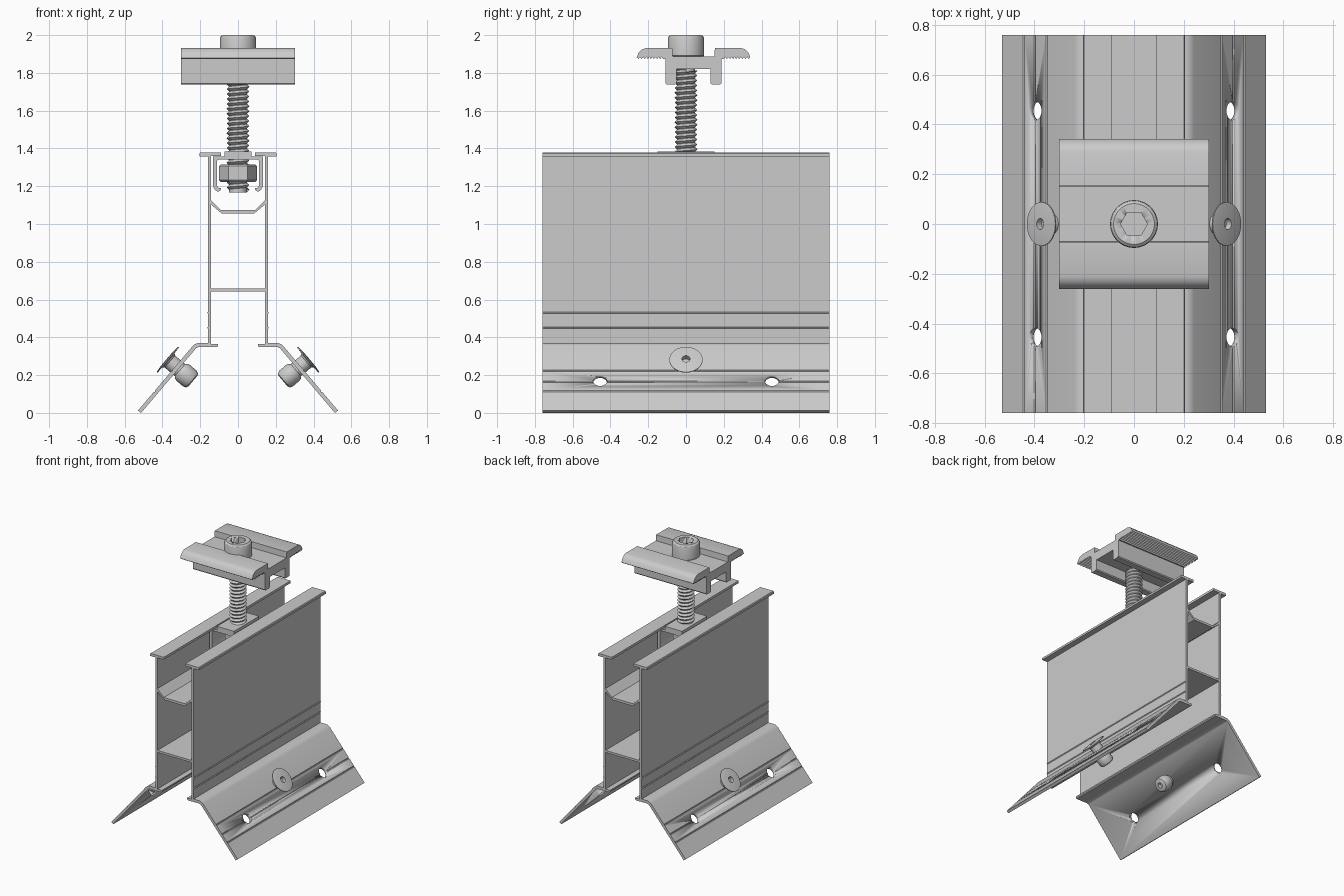
import bpy, bmesh, math
from mathutils import Vector, Matrix

if "Cube" in bpy.data.objects:
    bpy.data.objects.remove(bpy.data.objects["Cube"])


def finish(name, bm, mirror=False):
    bmesh.ops.recalc_face_normals(bm, faces=bm.faces)
    me = bpy.data.meshes.new(name)
    bm.to_mesh(me)
    bm.free()
    ob = bpy.data.objects.new(name, me)
    bpy.context.collection.objects.link(ob)
    bpy.ops.object.select_all(action='DESELECT')
    bpy.context.view_layer.objects.active = ob
    ob.select_set(True)
    bpy.ops.object.shade_smooth_by_angle(angle=math.radians(30))
    if mirror:
        m = ob.modifiers.new("mirror", 'MIRROR')
        m.use_mirror_merge = False
    return ob


def extrude(name, pts, a, b, axis='y', mirror=False):
    """Extrude a closed (u, z) outline from a to b along the x or y axis."""
    bm = bmesh.new()
    place = (lambda u, t, z: (u, t, z)) if axis == 'y' else (lambda u, t, z: (t, u, z))
    r0 = [bm.verts.new(place(u, a, z)) for u, z in pts]
    r1 = [bm.verts.new(place(u, b, z)) for u, z in pts]
    n = len(pts)
    bm.faces.new(r0)
    bm.faces.new(r1)
    for i in range(n):
        j = (i + 1) % n
        bm.faces.new((r0[i], r0[j], r1[j], r1[i]))
    return finish(name, bm, mirror)


def lathe(name, prof, segs=40, mat=Matrix(), mirror=False):
    """Turn an (r, h) outline around z, then place it with a matrix."""
    bm = bmesh.new()
    vs = [bm.verts.new((r, 0, h)) for r, h in prof]
    es = [bm.edges.new(p) for p in zip(vs, vs[1:])]
    bmesh.ops.spin(bm, geom=vs + es, cent=(0, 0, 0), axis=(0, 0, 1),
                   angle=math.tau, steps=segs, use_merge=False)
    bmesh.ops.remove_doubles(bm, verts=bm.verts, dist=1e-5)
    bm.transform(mat)
    return finish(name, bm, mirror)


def cut(ob, cutters):
    for c in cutters:
        c.hide_render = True
        m = ob.modifiers.new("cut", 'BOOLEAN')
        m.operation, m.solver, m.object = 'DIFFERENCE', 'EXACT', c
        bpy.context.view_layer.objects.active = ob
        bpy.ops.object.modifier_move_to_index(modifier=m.name, index=0)
        bpy.ops.object.modifier_apply(modifier=m.name)
        bpy.data.objects.remove(c)


def scored(a, b, ts, depth, w=0.005):
    """Points from a to b with small grooves (or ridges if depth < 0)."""
    a, b = Vector(a), Vector(b)
    d = (b - a).normalized()
    n = Vector((d.y, -d.x))
    out = [a]
    for t in ts:
        p = a.lerp(b, t)
        out += [p - d * w, p + n * depth, p + d * w]
    return [tuple(p) for p in out + [b]]


# Rail side: top flange, wall, foot flange and sloping leg
L = 0.76
wall = scored((0.16, 1.358), (0.16, 0.37), [0.838, 0.918], -0.004)
leg = scored((0.24, 0.354), (0.53, 0.012), [0.38, 0.55, 0.70], 0.005)
side = [(0.09, 1.378), (0.2, 1.378), (0.205, 1.373), (0.205, 1.358)] + wall + \
       [(0.21, 0.37), (0.228, 0.364)] + leg + \
       [(0.513, 0.0), (0.222, 0.342), (0.21, 0.348), (0.112, 0.348),
        (0.105, 0.355), (0.105, 0.365), (0.143, 0.365), (0.143, 1.36), (0.09, 1.36)]
rail = extrude("rail_side", side, -L, L, mirror=True)

# Screw holes in the legs
out_n = Vector((0.761, 0, 0.649))
tilt = Vector((0, 0, 1)).rotation_difference(out_n).to_matrix().to_4x4()
cut(rail, [lathe("hole_cutter", [(0, -0.1), (0.037, -0.1), (0.037, 0.1), (0, 0.1)], 32,
                 Matrix.Translation((0.395, y, 0.17)) @ tilt) for y in (-0.455, 0.455)])

# Webs between the walls
extrude("lower_web", [(-0.145, 0.642), (0.145, 0.642), (0.145, 0.658), (-0.145, 0.658)], -L, L)
half = [(0.085, 1.055), (0.145, 1.105), (0.145, 1.128), (0.09, 1.073)]
extrude("upper_web", half + [(-x, z) for x, z in reversed(half)], -L, L)

# Blind rivets with washers through the legs
lathe("rivet", [(0, -0.09), (0.018, -0.09), (0.018, -0.12), (0.036, -0.12), (0.048, -0.115),
                (0.055, -0.1), (0.055, -0.05), (0.05, -0.038), (0.042, -0.03), (0.042, 0.04),
                (0.05, 0.05), (0.088, 0.052), (0.088, 0.057), (0.06, 0.061), (0.022, 0.062),
                (0.022, 0.035), (0, 0.035)], 40,
      Matrix.Translation((0.33, 0, 0.246)) @ tilt, mirror=True)

# Channel clip sitting in the rail slot
clip = [(0.072, 1.385), (0.072, 1.357), (0.132, 1.357), (0.132, 1.2), (0.122, 1.18),
        (0.106, 1.17), (0.092, 1.178), (0.09, 1.19), (0.105, 1.192), (0.112, 1.205),
        (0.112, 1.335), (0.1, 1.342)]
extrude("channel_clip", clip + [(-x, z) for x, z in reversed(clip)], -0.15, 0.15)

# Hex nut
nut = lathe("nut", [(0, 1.222), (0.09, 1.222), (0.1, 1.232), (0.1, 1.306),
                    (0.09, 1.316), (0, 1.316)], 6)

# Clamp plate: rounded arms with toothed undersides, two legs, sunken floor
C = 0.04


def teeth(a, b, n=9):
    s = (b - a) / n
    return [p for i in range(n) for p in ((a + i * s, 1.884), (a + (i + 0.5) * s, 1.873))]


arm = [(0.11, 1.888), (0.113, 1.932), (0.25, 1.932), (0.272, 1.925), (0.29, 1.908), (0.302, 1.88)]
under = teeth(0.3, 0.152) + [(0.148, 1.875), (0.148, 1.745), (0.142, 1.738),
                             (0.096, 1.738), (0.09, 1.745), (0.09, 1.82)]
right = arm + under
extrude("clamp_plate", [(C + y, z) for y, z in right] +
        [(C - y, z) for y, z in reversed(right)], -0.302, 0.302, axis='x')

# Bolt head with hex socket
head = lathe("bolt_head", [(0, 1.885), (0.09, 1.885), (0.096, 1.891), (0.096, 1.98),
                           (0.092, 1.992), (0.082, 2.0), (0, 2.0)], 48)
cut(head, [lathe("socket_cutter", [(0, 1.93), (0.054, 1.93), (0.054, 2.05), (0, 2.05)], 6)])

# Bolt shank: solid core and helical thread
lathe("bolt_core", [(0, 1.168), (0.048, 1.168), (0.048, 1.89), (0, 1.89)], 32)
bm = bmesh.new()
N, pitch, z0, z1 = 28, 0.026, 1.168, 1.83
turns = int((z1 - z0) / pitch)
root, crest = [], []
for i in range(turns * N + 1):
    t = math.tau * i / N
    z = z0 + pitch * i / N
    for lst, r, dz in ((root, 0.047, 0), (crest, 0.06, pitch / 2)):
        lst.append(bm.verts.new((r * math.cos(t), r * math.sin(t), z + dz)))
for i in range(turns * N):
    bm.faces.new((root[i], root[i + 1], crest[i + 1], crest[i]))
    if i + N + 1 < len(root):
        bm.faces.new((crest[i], crest[i + 1], root[i + N + 1], root[i + N]))
finish("bolt_thread", bm)
